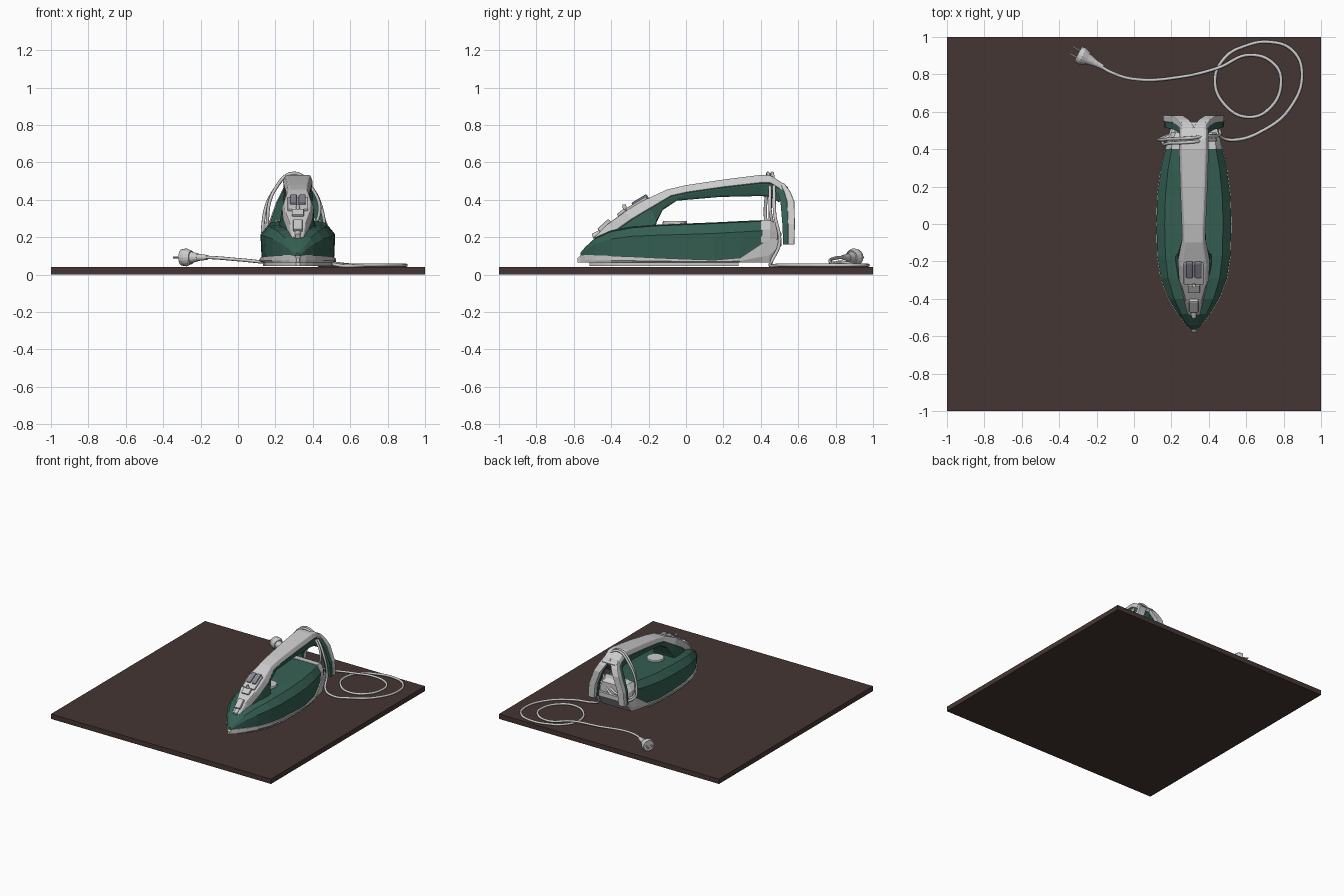
import bpy, bmesh, math
from mathutils import Vector

CX = 0.32  # centre line of the iron


def material(name, rgb):
    m = bpy.data.materials.new(name)
    m.diffuse_color = (*rgb, 1)
    return m


GREEN = material("green_plastic", (0.035, 0.115, 0.085))
BROWN = material("dark_wood", (0.06, 0.037, 0.033))
SLATE = material("button_grey", (0.24, 0.24, 0.3))


def finish(name, bm, mat=None, bevel=0):
    bmesh.ops.recalc_face_normals(bm, faces=bm.faces)
    me = bpy.data.meshes.new(name)
    bm.to_mesh(me)
    bm.free()
    ob = bpy.data.objects.new(name, me)
    bpy.context.collection.objects.link(ob)
    if mat:
        me.materials.append(mat)
    if bevel:
        mod = ob.modifiers.new("bevel", "BEVEL")
        mod.width, mod.segments, mod.limit_method = bevel, 2, "ANGLE"
    return ob


def loft(name, rings, mat=None, bevel=0):
    """Skin equal-length rings of points and cap both ends."""
    bm = bmesh.new()
    vs = [[bm.verts.new(p) for p in r] for r in rings]
    n = len(vs[0])
    for a, b in zip(vs, vs[1:]):
        for i in range(n):
            j = (i + 1) % n
            bm.faces.new((a[i], a[j], b[j], b[i]))
    bm.faces.new(vs[0])
    bm.faces.new(vs[-1])
    return finish(name, bm, mat, bevel)


def mirrored(y, half):
    """Full ring in the plane y from (x, z) points of the right half."""
    return [(CX + x, y, z) for x, z in half] + [(CX - x, y, z) for x, z in reversed(half)]


def box(name, centre, size, mat=None, rot=(0, 0, 0), bevel=0):
    bm = bmesh.new()
    bmesh.ops.create_cube(bm, size=1)
    bmesh.ops.scale(bm, vec=size, verts=bm.verts)
    ob = finish(name, bm, mat, bevel)
    ob.location, ob.rotation_euler = centre, rot
    return ob


def rod(name, a, b, r1, r2, mat=None, sides=20, bevel=0):
    a, b = Vector(a), Vector(b)
    bm = bmesh.new()
    bmesh.ops.create_cone(bm, cap_ends=True, segments=sides, radius1=r1, radius2=r2, depth=(b - a).length)
    ob = finish(name, bm, mat, bevel)
    ob.location = (a + b) / 2
    ob.rotation_euler = (b - a).to_track_quat("Z", "Y").to_euler()
    return ob


# Board
box("board", (0, 0, 0.02), (2, 2, 0.04), BROWN)

# Body stations: y, half width, lower edge, shoulder, top
BODY = [(-0.565, 0.012, 0.1, 0.106, 0.11), (-0.54, 0.04, 0.105, 0.13, 0.14),
        (-0.48, 0.087, 0.103, 0.165, 0.195), (-0.4, 0.135, 0.1, 0.19, 0.23),
        (-0.29, 0.177, 0.096, 0.205, 0.25), (-0.17, 0.195, 0.09, 0.21, 0.26),
        (0.0, 0.2, 0.083, 0.215, 0.267), (0.15, 0.195, 0.078, 0.22, 0.273),
        (0.29, 0.177, 0.09, 0.228, 0.28), (0.41, 0.15, 0.17, 0.235, 0.285)]
loft("green_body", [mirrored(y, [(w * 0.97, zb), (w, zs), (w * 0.78, zt), (w * 0.4, zt + 0.006)])
                    for y, w, zb, zs, zt in BODY], GREEN)

# Grey skirt below the body, and the soleplate
skirt = [(-0.58, 0.008, 0.066, 0.088)]
skirt += [(y, w + 0.004, 0.065, zb) for y, w, zb, _, _ in BODY]
skirt += [(0.445, 0.143, 0.066, 0.19), (0.51, 0.125, 0.155, 0.19)]
loft("skirt", [mirrored(y, [(w * 0.95, z0), (w, z0 + (z1 - z0) * 0.3), (w, z1)])
               for y, w, z0, z1 in skirt])
loft("soleplate", [mirrored(y * 0.93 + 0.01, [(w * 0.93, 0.047), (w * 0.93, 0.067)])
                   for y, w, _, _, _ in BODY if y < 0.3])

# Grey block closing the rear of the body
loft("rear_block", [mirrored(y, [(w, z0), (w, z1 - 0.05), (w * 0.8, z1)])
                    for y, w, z0, z1 in [(0.4, 0.15, 0.17, 0.293), (0.45, 0.142, 0.18, 0.29),
                                         (0.49, 0.12, 0.18, 0.27)]])

# Handle stations: outer, seam and inner (y, z), then the three half widths
HANDLE = [((-0.49, 0.2), (-0.465, 0.175), (-0.43, 0.16), (0.028, 0.045, 0.055)),
          ((-0.42, 0.27), (-0.375, 0.235), (-0.28, 0.2), (0.042, 0.06, 0.09)),
          ((-0.33, 0.335), (-0.29, 0.295), (-0.17, 0.235), (0.066, 0.082, 0.105)),
          ((-0.23, 0.395), (-0.19, 0.355), (-0.155, 0.285), (0.07, 0.088, 0.085)),
          ((-0.1, 0.455), (-0.08, 0.42), (-0.125, 0.345), (0.05, 0.066, 0.065)),
          ((0.0, 0.478), (0.01, 0.44), (-0.05, 0.395), (0.052, 0.068, 0.055)),
          ((0.2, 0.508), (0.2, 0.467), (0.18, 0.415), (0.06, 0.076, 0.058)),
          ((0.4, 0.533), (0.4, 0.49), (0.4, 0.42), (0.066, 0.082, 0.06)),
          ((0.455, 0.53), (0.45, 0.49), (0.45, 0.415), (0.066, 0.08, 0.065)),
          ((0.55, 0.465), (0.53, 0.44), (0.5, 0.385), (0.065, 0.08, 0.08))]


def handle_ring(p, q, wp, wq):
    return [(CX - wp, *p), (CX + wp, *p), (CX + wq, *q), (CX - wq, *q)]


loft("handle_cover", [handle_ring(o, m, w[0], w[1]) for o, m, i, w in HANDLE], None, 0.008)
loft("handle_grip", [handle_ring(m, i, w[1] * 0.97, w[2]) for o, m, i, w in HANDLE], GREEN, 0.008)

# Splayed rear legs, grey outside and green inside: z, inner x, outer x, y front, seam, back
LEGS = [(0.49, 0.0, 0.065, 0.46, 0.5, 0.525), (0.44, 0.025, 0.09, 0.49, 0.525, 0.56),
        (0.39, 0.055, 0.115, 0.505, 0.54, 0.58), (0.27, 0.1, 0.158, 0.515, 0.545, 0.582),
        (0.16, 0.11, 0.166, 0.52, 0.545, 0.58)]


def leg_ring(s, z, xi, xo, ya, yb):
    return [(CX + s * x, y, z) for x, y in ((xi, ya), (xo, ya), (xo, yb), (xi, yb))]


for s, side in ((-1, "left"), (1, "right")):
    loft(f"rear_leg_{side}", [leg_ring(s, z, a, b, m, k) for z, a, b, f, m, k in LEGS], None, 0.006)
    loft(f"rear_leg_lining_{side}", [leg_ring(s, z, a, b - 0.006, f, m) for z, a, b, f, m, k in LEGS], GREEN)

# Dial, steam buttons, lever and spray nozzle
rod("dial", (CX, -0.06, 0.25), (CX, -0.06, 0.287), 0.066, 0.064, None, 28, 0.005)
tilt = math.radians(31)
box("button_bed", (CX, -0.265, 0.376), (0.11, 0.13, 0.02), None, (tilt, 0, 0), 0.006)
for s, side in ((-1, "left"), (1, "right")):
    box(f"button_{side}", (CX + s * 0.023, -0.245, 0.394), (0.038, 0.095, 0.03), SLATE, (tilt, 0, 0), 0.008)
box("lever_base", (CX, -0.345, 0.33), (0.065, 0.05, 0.02), None, (math.radians(38), 0, 0), 0.004)
rod("lever", (CX, -0.325, 0.33), (CX, -0.33, 0.375), 0.012, 0.009, None, 12)
box("nozzle_housing", (CX, -0.435, 0.26), (0.05, 0.08, 0.03), None, (math.radians(42), 0, 0), 0.006)
rod("spray_nozzle", (CX, -0.45, 0.222), (CX, -0.5, 0.205), 0.02, 0.013, None, 14)

# Power cord: plug, coil on the board, then two turns around the handle
CORD = [(-0.19, 0.85, 0.093), (-0.12, 0.81, 0.09), (0.0, 0.775, 0.08), (0.245, 0.786, 0.06),
        (0.45, 0.835, 0.066), (0.62, 0.904, 0.05), (0.754, 0.85, 0.05), (0.786, 0.76, 0.05),
        (0.727, 0.62, 0.05), (0.61, 0.572, 0.05), (0.487, 0.636, 0.05), (0.433, 0.77, 0.05),
        (0.487, 0.89, 0.05), (0.594, 0.952, 0.05), (0.727, 0.973, 0.05), (0.845, 0.93, 0.05),
        (0.898, 0.813, 0.05), (0.834, 0.62, 0.05), (0.674, 0.492, 0.05), (0.54, 0.45, 0.05),
        (0.475, 0.46, 0.075), (0.46, 0.5, 0.17)]
for k in (0, 1):
    d = 0.022 * k
    CORD += [(0.455 - d, 0.475 - d, 0.32), (0.39, 0.47 - d, 0.47), (0.3, 0.46 - d, 0.542),
             (0.2, 0.455 - d, 0.46), (0.135 + d, 0.45 - d, 0.28), (0.15 + d, 0.46, 0.19),
             (0.29, 0.502, 0.17 + 2 * d)]
CORD.append((0.36, 0.48, 0.24))
cu = bpy.data.curves.new("power_cord", "CURVE")
cu.dimensions, cu.bevel_depth, cu.bevel_resolution, cu.resolution_u = "3D", 0.009, 2, 8
cu.use_fill_caps = True
sp = cu.splines.new("BEZIER")
sp.bezier_points.add(len(CORD) - 1)
for bp, co in zip(sp.bezier_points, CORD):
    bp.co = co
    bp.handle_left_type = bp.handle_right_type = "AUTO"
bpy.context.collection.objects.link(bpy.data.objects.new("power_cord", cu))

# Plug, laid out along its own axis
start, axis = Vector((-0.165, 0.838, 0.092)), Vector((-0.88, 0.47, 0)).normalized()
side_dir = Vector((-axis.y, axis.x, 0))
for name, a, b, r1, r2 in [("plug_strain_relief", 0, 0.06, 0.013, 0.02),
                           ("plug_neck", 0.055, 0.1, 0.021, 0.032),
                           ("plug_body", 0.095, 0.125, 0.036, 0.048),
                           ("plug_face", 0.125, 0.152, 0.048, 0.044)]:
    rod(name, start + axis * a, start + axis * b, r1, r2, None, 16)
for s in (-1, 1):
    p = start + side_dir * s * 0.02
    rod("plug_pin", p + axis * 0.15, p + axis * 0.195, 0.006, 0.005, None, 10)
